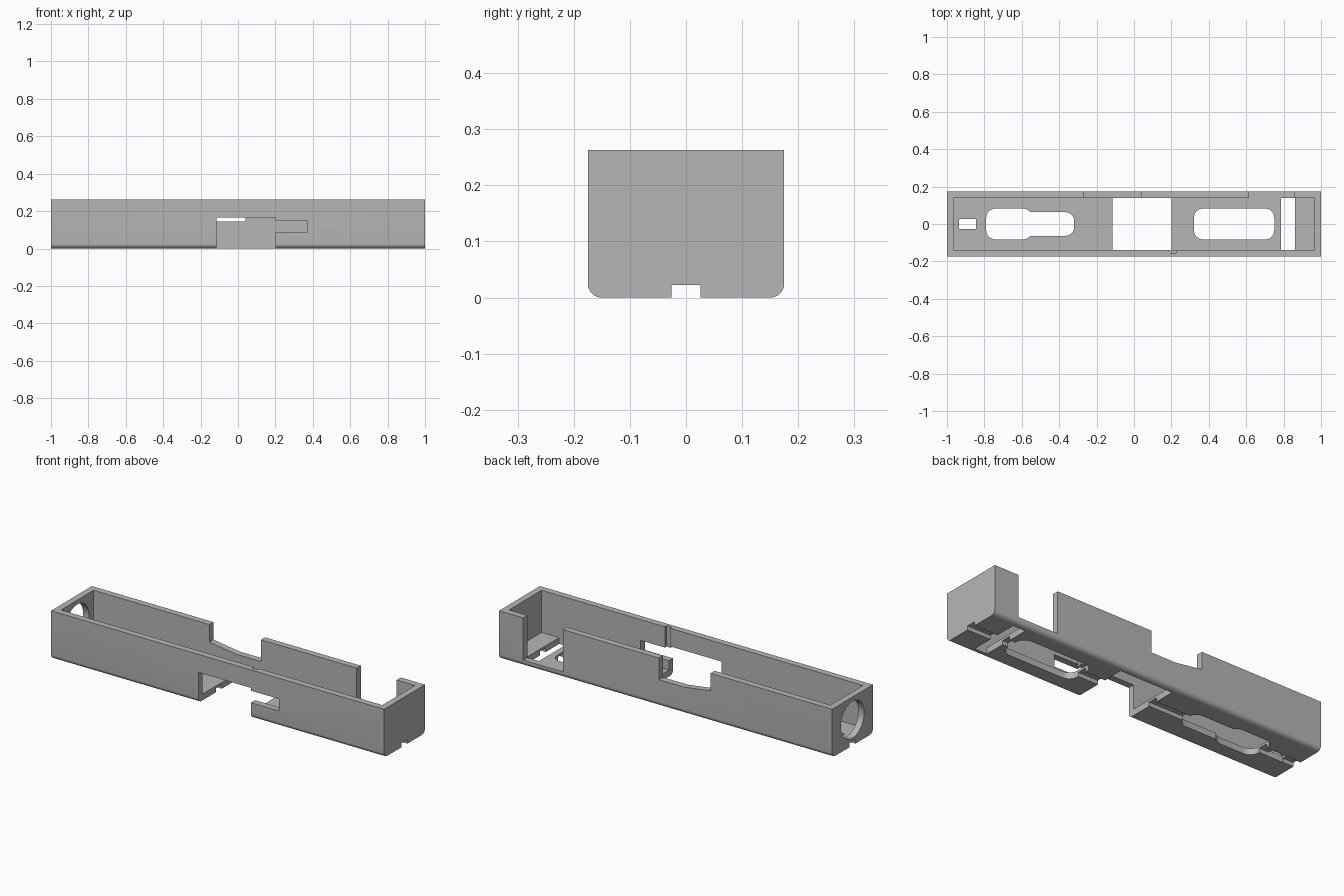
import bpy
import bmesh
from math import cos, sin, pi, radians
from mathutils import Vector

cube = bpy.data.objects.get("Cube")
if cube:
    bpy.data.objects.remove(cube, do_unlink=True)

gray = bpy.data.materials.new("plain gray")
gray.use_nodes = True
gray.diffuse_color = (0.47, 0.47, 0.47, 1)
gray.node_tree.nodes["Principled BSDF"].inputs["Base Color"].default_value = gray.diffuse_color


def prism(name, outline, axis, lo, hi):
    """Extrude a 2D outline along an axis; the outline uses the other two axes in order."""
    bm = bmesh.new()
    verts = []
    for a, b in outline:
        co = [a, b]
        co.insert(axis, lo)
        verts.append(bm.verts.new(co))
    face = bm.faces.new(verts)
    new = bmesh.ops.extrude_face_region(bm, geom=[face])["geom"]
    offset = Vector((0, 0, 0))
    offset[axis] = hi - lo
    bmesh.ops.translate(bm, vec=offset, verts=[v for v in new if isinstance(v, bmesh.types.BMVert)])
    bmesh.ops.recalc_face_normals(bm, faces=bm.faces)
    mesh = bpy.data.meshes.new(name)
    bm.to_mesh(mesh)
    bm.free()
    mesh.materials.append(gray)
    obj = bpy.data.objects.new(name, mesh)
    bpy.context.collection.objects.link(obj)
    return obj


def rect(a0, a1, b0, b1):
    return [(a0, b0), (a1, b0), (a1, b1), (a0, b1)]


def arc(ca, cb, r, start, end, steps):
    return [(ca + r * cos(start + (end - start) * i / steps),
             cb + r * sin(start + (end - start) * i / steps)) for i in range(steps + 1)]


def rounded(a0, a1, b0, b1, r):
    centres = [(a1 - r, b1 - r), (a0 + r, b1 - r), (a0 + r, b0 + r), (a1 - r, b0 + r)]
    points = []
    for i, (a, b) in enumerate(centres):
        points += arc(a, b, r, i * pi / 2, (i + 1) * pi / 2, 8)
    return points


X, Y, Z = 0, 1, 2
HALF_W, INNER_W, FLOOR, TOP, R = 0.175, 0.14, 0.034, 0.263, 0.025

# Outer block with rounded lower edges
section = [(HALF_W, TOP), (-HALF_W, TOP)]
section += arc(-HALF_W + R, R, R, pi, 1.5 * pi, 8)
section += arc(HALF_W - R, R, R, 1.5 * pi, 2 * pi, 8)
body = prism("slide_housing", section, X, -1, 1)

back_notch = [(-0.27, 0.4), (-0.27, 0.168), (-0.11, 0.145), (0.04, 0.145), (0.04, 0.4)]

cutters = [
    # Open interior
    prism("cavity", rect(-0.965, 0.965, -INNER_W, INNER_W), Z, FLOOR, 0.4),
    # Groove along the underside
    prism("bottom_groove", rect(-0.026, 0.026, -0.1, 0.022), X, -1.2, 1.2),
    # Central opening through floor and front wall, with its side slot
    prism("central_opening", rect(-0.115, 0.2, -0.1, 0.165), Y, -0.3, INNER_W),
    prism("front_slot", rect(0.15, 0.37, 0.085, 0.15), Y, -0.3, -0.12),
    prism("inner_notch", rect(0.195, 0.225, -0.155, -0.12), Z, 0.13, 0.4),
    # Back wall notches
    prism("sloped_notch", back_notch, Y, 0.1, 0.3),
    prism("deep_notch", rect(0.615, 0.855, FLOOR, 0.4), Y, 0.1, 0.3),
    # Floor openings
    prism("cross_slot", rect(0.785, 0.86, -INNER_W, INNER_W), Z, -0.1, 0.1),
    prism("small_window", rect(-0.935, -0.845, -0.028, 0.028), Z, -0.1, 0.1),
    prism("long_window", rounded(0.32, 0.75, -0.083, 0.083, 0.05), Z, -0.1, 0.1),
    prism("wide_window", rounded(-0.79, -0.545, -0.083, 0.083, 0.05), Z, -0.1, 0.1),
    prism("narrow_window", rounded(-0.7, -0.32, -0.063, 0.063, 0.045), Z, -0.1, 0.1),
    # Round hole in the end wall
    prism("end_hole", arc(0, 0.14, 0.1, 0, 2 * pi * 47 / 48, 47), X, -1.2, -0.9),
]

bpy.ops.object.select_all(action="DESELECT")
bpy.context.view_layer.objects.active = body
body.select_set(True)
for cutter in cutters:
    cutter.hide_render = True
    mod = body.modifiers.new(cutter.name, "BOOLEAN")
    mod.operation = "DIFFERENCE"
    mod.solver = "EXACT"
    mod.object = cutter
    bpy.ops.object.modifier_apply(modifier=mod.name)
    bpy.data.objects.remove(cutter, do_unlink=True)

bpy.ops.object.shade_smooth_by_angle(angle=radians(30))
